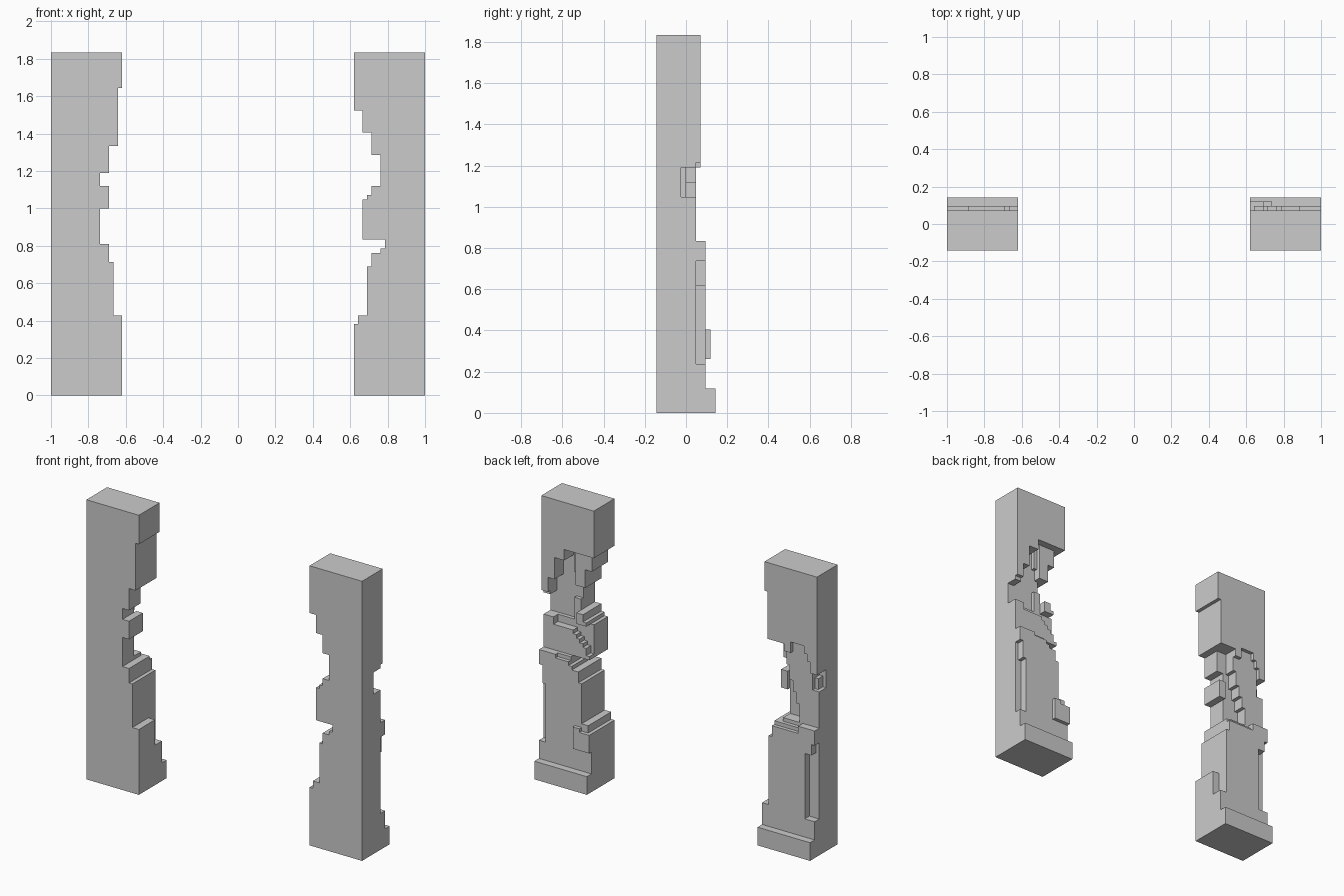
import bpy, bmesh

if "Cube" in bpy.data.objects:
    bpy.data.objects.remove(bpy.data.objects["Cube"])

U = 2 / 84            # size of one stone block unit
W, D, H = 16, 12, 77  # pillar width, depth and height in units

# Inner-edge outline of each pillar: (top row, width measured from the outer face)
left_outline = [(18, 16), (30, 14), (34, 13), (42, 11), (47, 13), (50, 11),
                (56, 13), (69, 15), (77, 16)]
right_outline = [(16, 16), (18, 15), (29, 13), (32, 12), (33, 10), (35, 9), (44, 14),
                 (45, 13), (47, 12), (54, 10), (59, 12), (64, 14), (77, 16)]

# Relief on the back: (across from, to, height from, to, depth), later ones override
left_relief = [
    (0, 16, 0, 5, 12), (0, 16, 5, 34, 10),               # foot and lower shaft
    (0, 1, 10, 31, 8), (1, 3, 10, 28, 8), (14, 16, 11, 18, 7), (5, 13, 33, 34, 9),
    (0, 16, 34, 57, 5), (11, 13, 42, 47, 6),             # broken middle
    (0, 6, 35, 40, 8), (0, 7, 40, 43, 8), (0, 8, 43, 46, 8), (0, 9, 46, 50, 8),
    (0, 10, 50, 57, 8), (0, 5, 34, 35, 10), (5, 11, 34, 35, 8),
    (0, 2, 45, 50, 5), (1, 2, 45, 48, 7),                # outer notch
    (0, 16, 57, 77, 9), (0, 2, 50, 57, 9), (2, 3, 53, 57, 9), (3, 4, 55, 57, 9),
    (8, 10, 54, 57, 9), (10, 15, 56, 57, 9)]             # upper shaft
right_relief = [
    (0, 16, 0, 5, 12), (0, 16, 5, 35, 10),               # foot and lower shaft
    (0, 1, 10, 31, 8), (1, 2, 10, 26, 8), (13, 16, 11, 16, 11), (11, 13, 11, 17, 11),
    (5, 9, 34, 35, 9),
    (0, 14, 35, 44, 6), (0, 3, 35, 44, 8), (3, 9, 35, 42, 8),   # middle band
    (0, 16, 44, 64, 5), (10, 13, 44, 47, 8), (8, 10, 44, 50, 6),
    (12, 14, 59, 64, 7), (9, 12, 54, 64, 7), (8, 9, 57, 64, 6),
    (0, 16, 64, 77, 9), (0, 2, 50, 51, 8), (0, 2, 51, 64, 9),   # upper shaft
    (2, 4, 55, 64, 9), (4, 7, 61, 64, 9)]
# Staircase on the middle band
right_relief += [(9 + n, 10 + n, 35, (41, 40, 39, 38, 36)[n], 8) for n in range(5)]

DIRS = [(1, 0, 0), (-1, 0, 0), (0, 1, 0), (0, -1, 0), (0, 0, 1), (0, 0, -1)]


def make_pillar(name, side, outline, relief):
    """Skin the stepped relief as one closed mesh; side is -1 (left) or 1 (right)."""
    depth = {}
    for u0, u1, k0, k1, d in relief:
        for u in range(u0, u1):
            for k in range(k0, k1):
                depth[u, k] = d
    for k in range(H):
        width = next(w for top, w in outline if k < top)
        for u in range(width, W):
            depth[u, k] = 0

    def solid(u, j, k):
        return 0 <= j < depth.get((u, k), 0)

    bm = bmesh.new()
    verts = {}

    def vert(p):
        if p not in verts:
            verts[p] = bm.verts.new((side * (1 - p[0] * U), (p[1] - D / 2) * U, p[2] * U))
        return verts[p]

    for (u, k), d in depth.items():
        for j in range(d):
            cell = (u, j, k)
            for n in DIRS:
                if solid(u + n[0], j + n[1], k + n[2]):
                    continue
                axis = next(a for a in range(3) if n[a])
                b, c = (axis + 1) % 3, (axis + 2) % 3
                corners = []
                for s, t in ((0, 0), (1, 0), (1, 1), (0, 1)):
                    p = list(cell)
                    p[axis] += n[axis] > 0
                    p[b] += s
                    p[c] += t
                    corners.append(vert(tuple(p)))
                bm.faces.new(corners)
    bmesh.ops.recalc_face_normals(bm, faces=bm.faces)
    bmesh.ops.dissolve_limit(bm, angle_limit=0.01, verts=bm.verts, edges=bm.edges)
    bmesh.ops.recalc_face_normals(bm, faces=bm.faces)
    mesh = bpy.data.meshes.new(name)
    bm.to_mesh(mesh)
    bm.free()
    bpy.context.collection.objects.link(bpy.data.objects.new(name, mesh))


make_pillar("left_pillar", -1, left_outline, left_relief)
make_pillar("right_pillar", 1, right_outline, right_relief)
